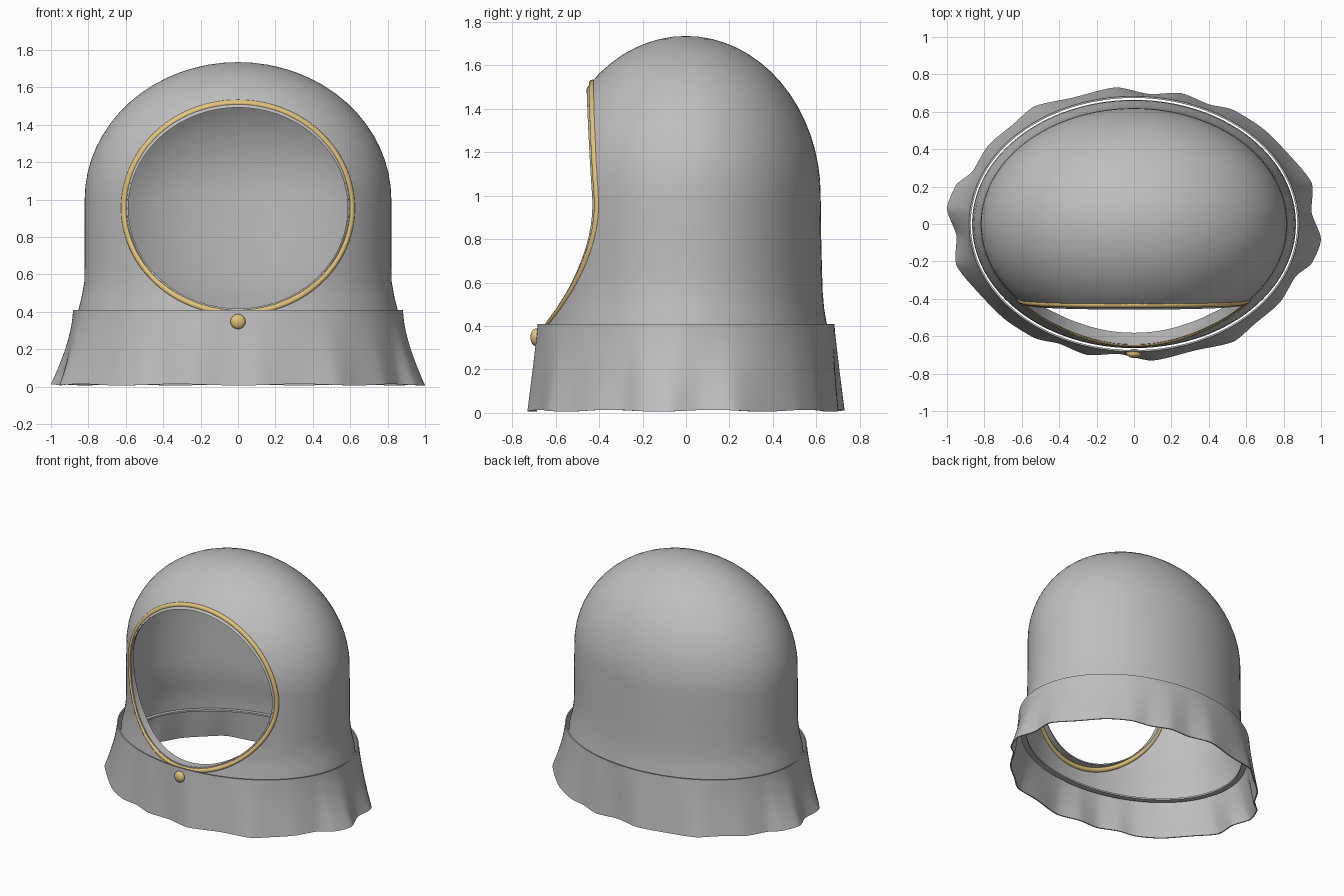
import bpy, bmesh, math
from mathutils import Vector

if "Cube" in bpy.data.objects:
    bpy.data.objects.remove(bpy.data.objects["Cube"])

def material(name, rgb):
    m = bpy.data.materials.new(name)
    m.diffuse_color = (*rgb, 1)
    m.use_nodes = True
    m.node_tree.nodes["Principled BSDF"].inputs["Base Color"].default_value = m.diffuse_color
    return m

GREY = material("grey cloth", (0.52, 0.52, 0.52))
GOLD = material("gold trim", (0.76, 0.55, 0.2))
TAU = 2 * math.pi

def smooth(ob, angle=40):
    bpy.ops.object.select_all(action='DESELECT')
    ob.select_set(True)
    bpy.context.view_layer.objects.active = ob
    bpy.ops.object.shade_smooth_by_angle(angle=math.radians(angle))

def make_object(name, bm, mat, angle=40):
    bmesh.ops.recalc_face_normals(bm, faces=bm.faces)
    me = bpy.data.meshes.new(name)
    bm.to_mesh(me)
    bm.free()
    me.materials.append(mat)
    ob = bpy.data.objects.new(name, me)
    bpy.context.collection.objects.link(ob)
    smooth(ob, angle)
    return ob

def loft(bm, rings, closed=False):
    """Bridge rings of points into quads."""
    vs = [[bm.verts.new(p) for p in r] for r in rings]
    pairs = list(zip(vs, vs[1:])) + ([(vs[-1], vs[0])] if closed else [])
    for a, b in pairs:
        for i in range(len(a)):
            j = (i + 1) % len(a)
            bm.faces.new((a[i], a[j], b[j], b[i]))
    return vs

def ellipse(rx, ry, z, n=96):
    return [(rx * math.cos(TAU * i / n), ry * math.sin(TAU * i / n), z) for i in range(n)]

# Profile of the hood: (x radius, y radius, z), flared at the neck, domed on top
FLARE = [(0.866, 0.664, 0.26), (0.862, 0.66, 0.33), (0.853, 0.648, 0.41), (0.836, 0.636, 0.48),
         (0.822, 0.629, 0.56), (0.82, 0.626, 0.66), (0.82, 0.622, 0.82)]

def shell(inset):
    rings = [(a - inset, b - inset, z) for a, b, z in FLARE]
    for k in range(16):
        t = math.pi / 2 * k / 16
        rings.append(((0.82 - inset) * math.cos(t), (0.62 - inset) * math.cos(t),
                      1.0 + (0.735 - inset) * math.sin(t)))
    return rings

# Hood: thin double-walled dome
bm = bmesh.new()
walls = []
for inset in (0, 0.014):
    vs = loft(bm, [ellipse(*r) for r in shell(inset)])
    top = bm.verts.new((0, 0, 1.735 - inset))
    for i in range(96):
        bm.faces.new((vs[-1][i], vs[-1][(i + 1) % 96], top))
    walls.append(vs[0])
for i in range(96):
    j = (i + 1) % 96
    bm.faces.new((walls[0][i], walls[0][j], walls[1][j], walls[1][i]))
hood = make_object("hood", bm, GREY)

# Face opening, cut straight through the front wall
bm = bmesh.new()
ends = [[(0.595 * math.cos(TAU * i / 96), y, 0.953 + 0.543 * math.sin(TAU * i / 96))
         for i in range(96)] for y in (-1.2, -0.05)]
for r in loft(bm, ends):
    bm.faces.new(r)
cutter = make_object("opening_cutter", bm, GREY)
cutter.hide_render = True
mod = hood.modifiers.new("opening", 'BOOLEAN')
mod.object, mod.operation, mod.solver = cutter, 'DIFFERENCE', 'EXACT'
bpy.context.view_layer.objects.active = hood
bpy.ops.object.modifier_apply(modifier="opening")
bpy.data.objects.remove(cutter)
smooth(hood)

# Hem turned inward at the bottom of the hood
bm = bmesh.new()
loft(bm, [ellipse(0.866, 0.664, 0.25), ellipse(0.866, 0.664, 0.262),
          ellipse(0.826, 0.624, 0.262), ellipse(0.826, 0.624, 0.25)], closed=True)
make_object("hood_hem", bm, GREY)

# Front surface of the hood at a given x and z
def surface_y(x, z):
    if z >= 1.0:
        s = math.sqrt(1 - ((z - 1) / 0.735) ** 2)
        a, b = 0.82 * s, 0.62 * s
    else:
        prof = FLARE + [(0.82, 0.62, 1.0)]
        for p, q in zip(prof, prof[1:]):
            if p[2] <= z <= q[2]:
                t = (z - p[2]) / (q[2] - p[2])
                a, b = p[0] + t * (q[0] - p[0]), p[1] + t * (q[1] - p[1])
    return -b * math.sqrt(1 - (x / a) ** 2)

N = 120
def opening_path(rx, rz, offset):
    pts = []
    for i in range(N):
        x, z = rx * math.cos(TAU * i / N), 0.955 + rz * math.sin(TAU * i / N)
        pts.append(Vector((x, surface_y(x, z) + offset, z)))
    return pts

# Turned-in edge of the opening, deepest along the bottom
def edge_ring(r, deep):
    pts = opening_path(0.594 - r, 0.545 - r, 0.003)
    for i, p in enumerate(pts):
        if deep:
            p.y += 0.012 + 0.05 * min(1, max(0, 0.35 - math.sin(TAU * i / N)))
    return pts
bm = bmesh.new()
loft(bm, [edge_ring(0, False), edge_ring(0, True),
          edge_ring(0.008, True), edge_ring(0.008, False)], closed=True)
make_object("opening_edge", bm, GREY)

# Gold piping that follows the hood surface around the opening
path = opening_path(0.607, 0.561, 0.011)
rings = []
for i, p in enumerate(path):
    tangent = (path[(i + 1) % N] - path[i - 1]).normalized()
    u = tangent.cross(Vector((0, 1, 0))).normalized()
    w = tangent.cross(u)
    rings.append([p + 0.018 * (u * math.cos(TAU * k / 10) + w * math.sin(TAU * k / 10))
                  for k in range(10)])
bm = bmesh.new()
loft(bm, rings, closed=True)
make_object("opening_piping", bm, GOLD, 60)

# Collar: flared cloth band; half of the folded hem line, repeated by a half turn
HALF = [(1.0, -.08), (.95, .06), (.95, .22), (.83, .37), (.69, .51), (.53, .61), (.40, .64),
        (.25, .70), (.08, .695), (-.1, .73), (-.33, .675), (-.53, .63), (-.65, .53),
        (-.78, .42), (-.865, .28), (-.95, .21)]
HEM = [Vector((x, y, 0)) for x, y in HALF] + [Vector((-x, -y, 0)) for x, y in HALF]

def hem_line(sub=6):
    """Smooth curve through the hem points."""
    pts, n = [], len(HEM)
    for i in range(n):
        a, b, c, d = (HEM[(i + k) % n] for k in (-1, 0, 1, 2))
        for s in range(sub):
            t = s / sub
            m0, m1 = (c - a) * 0.35, (d - b) * 0.35
            pts.append(b * (2*t**3 - 3*t*t + 1) + m0 * (t**3 - 2*t*t + t)
                       + c * (3*t*t - 2*t**3) + m1 * (t**3 - t*t))
    return pts

def collar_ring(t, inset):
    pts = []
    for h in hem_line():
        a = math.atan2(h.y / 0.717, h.x / 0.97)
        side = math.cos(a) ** 2
        top = Vector((0.882 * math.cos(a), 0.683 * math.sin(a), 0))
        p = top.lerp(h, t + (t ** 1.5 - t) * side)
        p -= p.normalized() * inset
        p.z = 0.41 - 0.4 * t + 0.004 * t ** 3 * math.sin(9 * a)
        pts.append(p)
    return pts

bm = bmesh.new()
steps = [k / 10 for k in range(11)]
loft(bm, [collar_ring(t, 0) for t in steps]
     + [collar_ring(t, 0.009) for t in reversed(steps)], closed=True)
make_object("collar", bm, GREY, 50)

# Round button on the collar front
bm = bmesh.new()
bmesh.ops.create_uvsphere(bm, u_segments=24, v_segments=14, radius=0.04)
bmesh.ops.scale(bm, vec=(1, 0.6, 1), verts=bm.verts)
bmesh.ops.translate(bm, vec=(0, -0.692, 0.348), verts=bm.verts)
make_object("button", bm, GOLD, 60)
